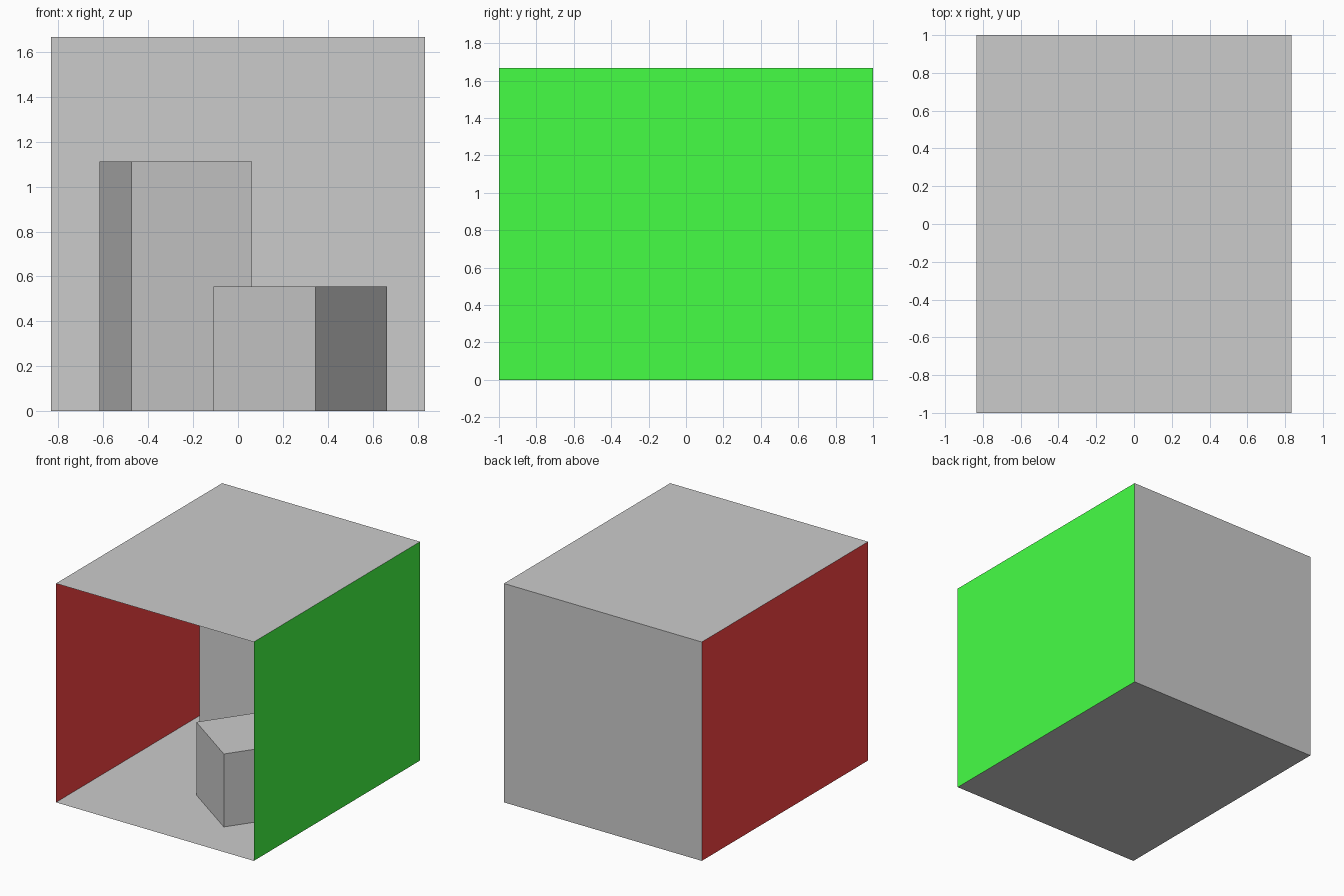
import bpy
from math import radians, pi

if "Cube" in bpy.data.objects:
    bpy.data.objects.remove(bpy.data.objects["Cube"])

U = 2 / 3.6              # room is 3 x 3.6 x 3 units
W, D, H = 3 * U, 2.0, 3 * U


def material(name, color):
    mat = bpy.data.materials.new(name)
    mat.diffuse_color = color
    mat.use_nodes = True
    mat.node_tree.nodes["Principled BSDF"].inputs["Base Color"].default_value = mat.diffuse_color
    return mat


def panel(name, loc, rot, sx, sy, mat=None):
    """Thin flat sheet of size sx by sy, facing into the room."""
    bpy.ops.mesh.primitive_plane_add(size=1, location=loc, rotation=rot)
    ob = bpy.context.object
    ob.name = name
    ob.scale = (sx, sy, 1)
    if mat:
        ob.data.materials.append(mat)


def block(name, x, y, height, angle):
    """Square block standing on the floor."""
    bpy.ops.mesh.primitive_cube_add(size=1, location=(x, y, height / 2),
                                    rotation=(0, 0, radians(angle)))
    ob = bpy.context.object
    ob.name = name
    ob.scale = (U, U, height)


red = material("red_paint", (1.0, 0.06, 0.06, 1))
green = material("green_paint", (0.06, 1.0, 0.06, 1))

# Room shell, open at the front
panel("floor", (0, 0, 0), (0, 0, 0), W, D)
panel("ceiling", (0, 0, H), (pi, 0, 0), W, D)
panel("back_wall", (0, D / 2, H / 2), (pi / 2, 0, 0), W, H)
panel("left_wall", (-W / 2, 0, H / 2), (0, pi / 2, 0), H, D, red)
panel("right_wall", (W / 2, 0, H / 2), (0, -pi / 2, 0), H, D, green)

# Blocks inside the room
block("tall_block", -U / 2, U, 2 * U, 15)
block("short_block", U / 2, -U / 2, U, -35)
